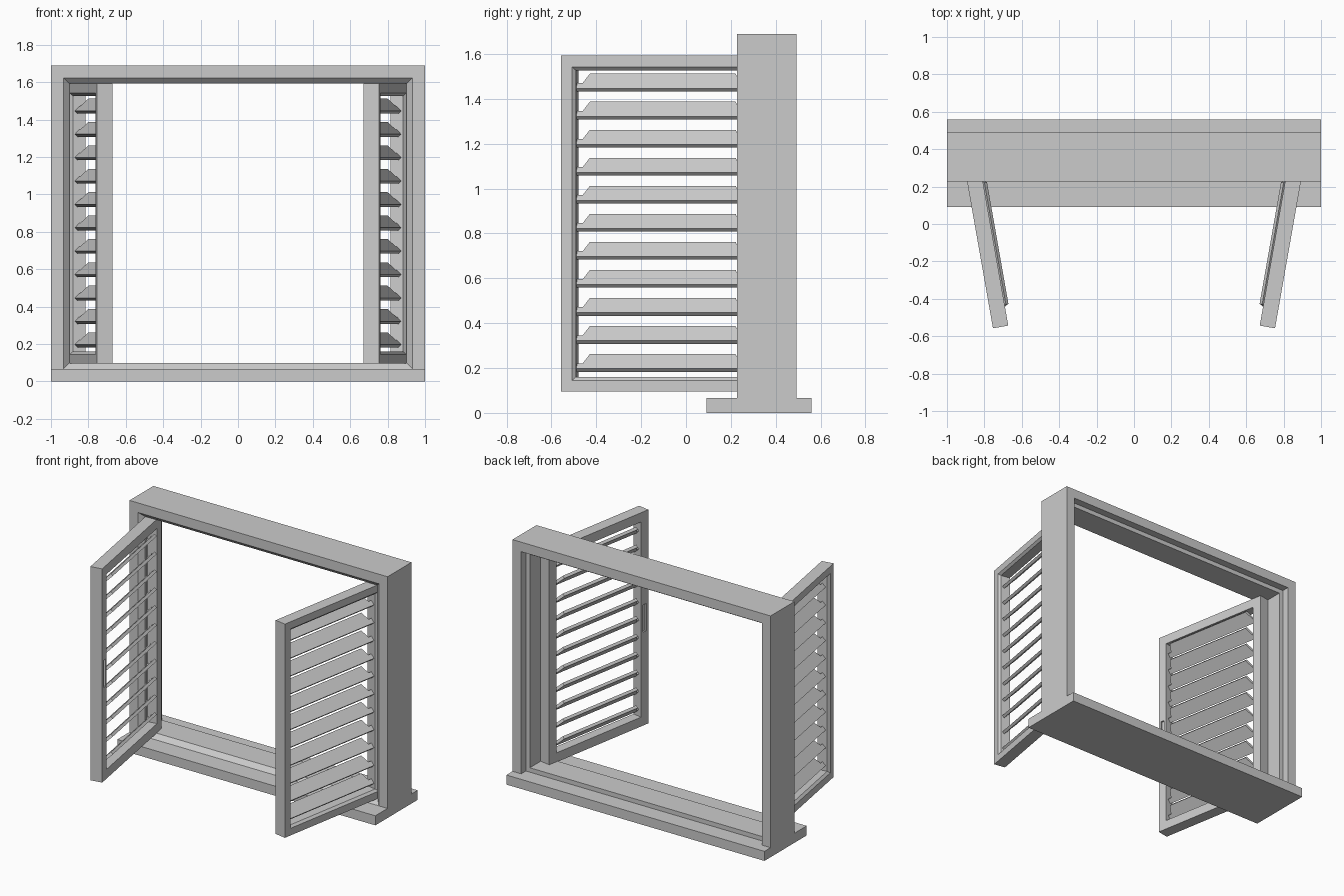
import bpy, bmesh
from math import radians
from mathutils import Matrix

if "Cube" in bpy.data.objects:
    bpy.data.objects.remove(bpy.data.objects["Cube"])

LEAF_L, LEAF_T = 0.89, 0.083          # shutter leaf length and thickness
HINGE = Matrix.Translation((-0.9085, 0.319, 0)) @ Matrix.Rotation(radians(-80), 4, 'Z')


def finish(name, bm, matrix=None, mirror=False):
    bmesh.ops.recalc_face_normals(bm, faces=bm.faces[:])
    if matrix:
        bm.transform(matrix)
    me = bpy.data.meshes.new(name)
    bm.to_mesh(me)
    bm.free()
    ob = bpy.data.objects.new(name, me)
    bpy.context.collection.objects.link(ob)
    if mirror:
        add_mirror(ob)
    return ob


def add_mirror(ob):
    m = ob.modifiers.new("Mirror", 'MIRROR')
    m.use_mirror_merge = False


def add_box(bm, lo, hi):
    size = [b - a for a, b in zip(lo, hi)]
    mid = [(a + b) / 2 for a, b in zip(lo, hi)]
    bmesh.ops.create_cube(bm, size=1, matrix=Matrix.Translation(mid) @ Matrix.Diagonal((*size, 1)))


def add_ring(bm, x0, x1, z0, z1, profile):
    """Mitred rectangular frame; profile is a closed list of (inset, depth)."""
    loops = [[bm.verts.new(p) for p in ((x0 + i, y, z0 + i), (x1 - i, y, z0 + i),
                                        (x1 - i, y, z1 - i), (x0 + i, y, z1 - i))]
             for i, y in profile]
    for a, b in zip(loops, loops[1:] + loops[:1]):
        for k in range(4):
            n = (k + 1) % 4
            bm.faces.new((a[k], a[n], b[n], b[k]))


# Window frame: chamfered in front, stepped rebate at the back
bm = bmesh.new()
add_ring(bm, -1, 1, 0, 1.69, [(0, 0.227), (0.067, 0.227), (0.098, 0.258), (0.098, 0.44),
                              (0.067, 0.44), (0.067, 0.492), (0, 0.492)])
finish("window_frame", bm)

# Sill
bm = bmesh.new()
add_box(bm, (-1, 0.092, 0), (1, 0.56, 0.067))
finish("window_sill", bm)

# Shutter leaf frames, with a finger recess in the free stile
bm = bmesh.new()
add_box(bm, (LEAF_L - 0.046, LEAF_T - 0.012, 0.75), (LEAF_L - 0.018, LEAF_T + 0.05, 0.94))
cutter = finish("recess_cutter", bm, HINGE)
cutter.hide_render = True
cutter.hide_viewport = True

bm = bmesh.new()
add_ring(bm, 0, LEAF_L, 0.095, 1.592, [(0, 0), (0.05, 0), (0.065, 0.015),
                                       (0.065, LEAF_T), (0, LEAF_T)])
leaf = finish("shutter_frames", bm, HINGE)
cut = leaf.modifiers.new("Recess", 'BOOLEAN')
cut.operation = 'DIFFERENCE'
cut.solver = 'EXACT'
cut.object = cutter
add_mirror(leaf)

# Tilted louvre blades with notched upper corners
half = [(0.058, 0), (0.058, 0.37), (0.09, 0.37), (0.115, 1)]
outline = half + [(LEAF_L - s, w) for s, w in reversed(half)]
bm = bmesh.new()
for i in range(11):
    z = 0.183 + 0.125 * i
    top = [bm.verts.new((s, 0.025 + 0.065 * w, z + 0.014 + 0.065 * w)) for s, w in outline]
    low = [bm.verts.new((v.co.x, v.co.y + 0.014, v.co.z - 0.014)) for v in top]
    bm.faces.new(top)
    bm.faces.new(low[::-1])
    for k in range(len(top)):
        n = (k + 1) % len(top)
        bm.faces.new((top[k], low[k], low[n], top[n]))
finish("louvre_blades", bm, HINGE, mirror=True)
